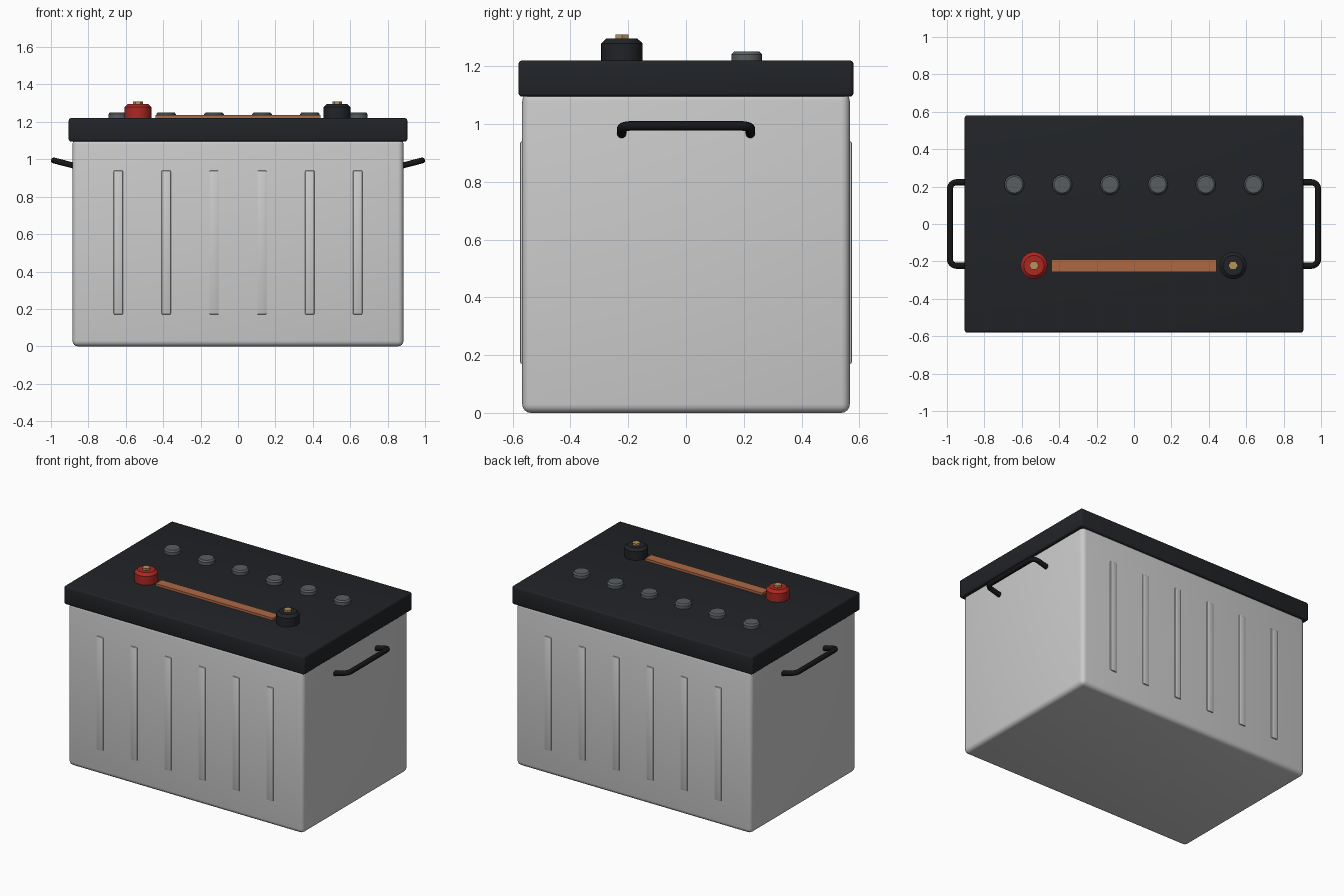
import bpy, math

if "Cube" in bpy.data.objects:
    bpy.data.objects.remove(bpy.data.objects["Cube"])


def material(name, rgb):
    m = bpy.data.materials.new(name)
    m.diffuse_color = (*rgb, 1)
    m.use_nodes = True
    m.node_tree.nodes["Principled BSDF"].inputs["Base Color"].default_value = m.diffuse_color
    return m


BLACK = material("black_plastic", (0.015, 0.017, 0.02))
RUBBER = material("black_rubber", (0.008, 0.008, 0.009))
GREY = material("dark_grey", (0.1, 0.11, 0.12))
RED = material("red_plastic", (0.42, 0.02, 0.015))
COPPER = material("copper", (0.42, 0.14, 0.06))
BRASS = material("brass", (0.45, 0.3, 0.1))


def finish(ob, name, mat, angle=35):
    ob.name = name
    if mat:
        ob.data.materials.append(mat)
    bpy.ops.object.shade_smooth_by_angle(angle=math.radians(angle))
    return ob


def box(name, lo, hi, mat=None, bevel=0.0, segments=3):
    bpy.ops.mesh.primitive_cube_add(size=1, location=[(a + b) / 2 for a, b in zip(lo, hi)])
    ob = bpy.context.object
    ob.scale = [b - a for a, b in zip(lo, hi)]
    bpy.ops.object.transform_apply(location=False, rotation=False, scale=True)
    if bevel:
        mod = ob.modifiers.new("bevel", "BEVEL")
        mod.width, mod.segments = bevel, segments
        bpy.ops.object.modifier_apply(modifier=mod.name)
    return finish(ob, name, mat)


def lathe(name, profile, loc, mat, sides=32):
    """Closed solid turned from (radius, height) rings."""
    verts, faces = [], []
    for r, z in profile:
        for i in range(sides):
            a = 2 * math.pi * i / sides
            verts.append((r * math.cos(a), r * math.sin(a), z))
    for k in range(len(profile) - 1):
        for i in range(sides):
            j = (i + 1) % sides
            faces.append((k * sides + i, k * sides + j, (k + 1) * sides + j, (k + 1) * sides + i))
    faces.append(tuple(reversed(range(sides))))
    faces.append(tuple(range((len(profile) - 1) * sides, len(profile) * sides)))
    me = bpy.data.meshes.new(name)
    me.from_pydata(verts, [], faces)
    ob = bpy.data.objects.new(name, me)
    bpy.context.collection.objects.link(ob)
    bpy.ops.object.select_all(action="DESELECT")
    bpy.context.view_layer.objects.active = ob
    ob.select_set(True)
    ob.location = loc
    return finish(ob, name, mat, 30)


def handle(name, side):
    """Round bar bent into a U, tilted slightly upward."""
    x0, x1, y1, r = 0.87, 0.984, 0.223, 0.035
    half = [(x0, y1)]
    for i in range(7):
        a = math.radians(90 - 15 * i)
        half.append((x1 - r + r * math.cos(a), y1 - r + r * math.sin(a)))
    pts = half + [(x, -y) for x, y in reversed(half)]
    cu = bpy.data.curves.new(name, "CURVE")
    cu.dimensions = "3D"
    cu.bevel_depth, cu.bevel_resolution, cu.use_fill_caps = 0.0165, 3, True
    sp = cu.splines.new("POLY")
    sp.points.add(len(pts) - 1)
    for p, (x, y) in zip(sp.points, pts):
        p.co = (side * x, y, 0.964 + (x - x0) * 0.26, 1)
    ob = bpy.data.objects.new(name, cu)
    bpy.context.collection.objects.link(ob)
    bpy.ops.object.select_all(action="DESELECT")
    bpy.context.view_layer.objects.active = ob
    ob.select_set(True)
    bpy.ops.object.convert(target="MESH")
    finish(bpy.context.object, name, RUBBER, 50)


# Case and lid
box("case", (-0.885, -0.567, 0), (0.885, 0.567, 1.11), None, 0.03, 4)
box("lid", (-0.905, -0.58, 1.095), (0.905, 0.58, 1.22), BLACK, 0.012, 3)

# Ribs front and back, one vent cap per cell
for i in range(6):
    x = -0.64 + 0.256 * i
    for label, s in (("front", -1), ("back", 1)):
        y0, y1 = sorted((s * 0.55, s * 0.574))
        box(f"{label}_rib_{i + 1}", (x - 0.025, y0, 0.17), (x + 0.025, y1, 0.94), None, 0.006, 2)
    lathe(f"vent_cap_{i + 1}", [(0.053, 0), (0.053, 0.022), (0.044, 0.032)],
          (x, 0.21, 1.219), GREY, 24)

# Terminals with hex bolts
for label, x, mat in (("positive", -0.535, RED), ("negative", 0.53, BLACK)):
    lathe(f"{label}_terminal", [(0.072, 0), (0.072, 0.06), (0.054, 0.077)],
          (x, -0.222, 1.219), mat)
    lathe(f"{label}_bolt", [(0.026, 0), (0.026, 0.018)], (x, -0.222, 1.292), BRASS, 6)

# Connecting bar between the terminals
box("copper_bar", (-0.442, -0.257, 1.215), (0.442, -0.19, 1.236), COPPER)

# Carry handles
handle("right_handle", 1)
handle("left_handle", -1)
